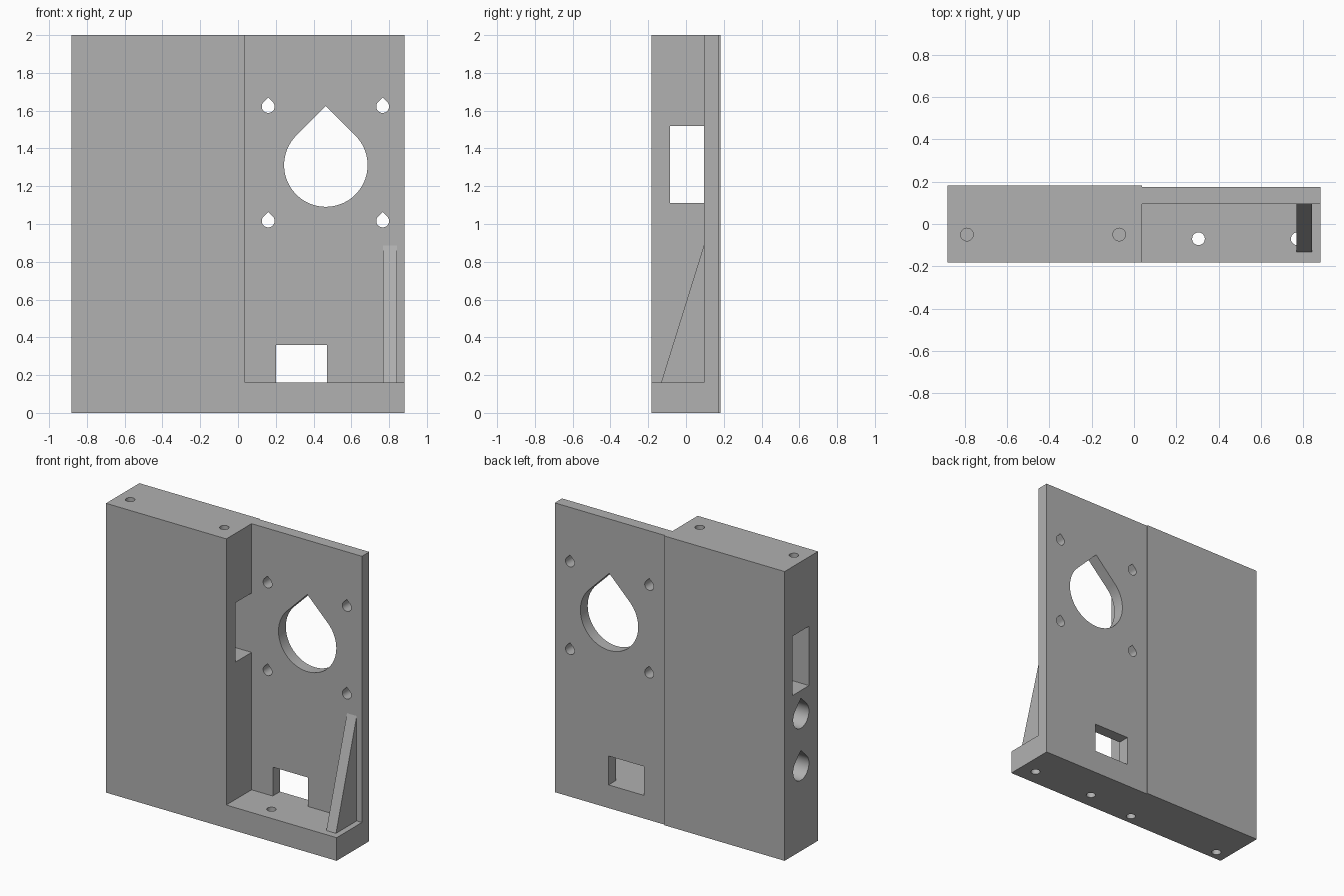
import bpy
import bmesh
import math

cube = bpy.data.objects.get("Cube")
if cube:
    bpy.data.objects.remove(cube, do_unlink=True)

grey = bpy.data.materials.new("matte grey")
grey.use_nodes = True
COLOUR = (0.44, 0.44, 0.44, 1)
grey.diffuse_color = COLOUR
grey.node_tree.nodes["Principled BSDF"].inputs["Base Color"].default_value = COLOUR


def prism(name, points, axis, start, end):
    """Extrude a 2D outline along an axis from start to end."""
    place = {"x": lambda u, v, t: (t, u, v),
             "y": lambda u, v, t: (u, t, v),
             "z": lambda u, v, t: (u, v, t)}[axis]
    bm = bmesh.new()
    low = [bm.verts.new(place(u, v, start)) for u, v in points]
    high = [bm.verts.new(place(u, v, end)) for u, v in points]
    bm.faces.new(low)
    bm.faces.new(high)
    n = len(points)
    for i in range(n):
        j = (i + 1) % n
        bm.faces.new((low[i], low[j], high[j], high[i]))
    bmesh.ops.recalc_face_normals(bm, faces=bm.faces)
    mesh = bpy.data.meshes.new(name)
    bm.to_mesh(mesh)
    bm.free()
    mesh.materials.append(grey)
    obj = bpy.data.objects.new(name, mesh)
    bpy.context.collection.objects.link(obj)
    return obj


def rect(u0, u1, v0, v1):
    return [(u0, v0), (u1, v0), (u1, v1), (u0, v1)]


def circle(u, v, r, n=32):
    return [(u + r * math.cos(math.tau * i / n), v + r * math.sin(math.tau * i / n))
            for i in range(n)]


def teardrop(u, v, r, n=48):
    """Circle whose top runs into a 45 degree point."""
    arc = [math.radians(135 + 270 * i / n) for i in range(n + 1)]
    return [(u + r * math.cos(a), v + r * math.sin(a)) for a in arc] + [(u, v + r * math.sqrt(2))]


W, D = 0.882, 0.182            # half width and half depth
STEP, PANEL, FLOOR = 0.038, 0.094, 0.16

# Body: one slab, hollowed out into a thick block, thin panel and base ledge
body = prism("bracket_body", rect(-W, W, -D, D), "z", 0, 2)

cutters = [
    prism("recess_cutter", rect(STEP, 1.2, -0.5, PANEL), "z", FLOOR, 2.5),
    prism("back_step_cutter", rect(STEP, 1.2, 0.174, 0.5), "z", -0.5, 2.5),
    prism("side_window_cutter", rect(-0.084, PANEL, 1.11, 1.52), "x", -1.2, 0.1),
    prism("panel_window_cutter", rect(0.2, 0.47, FLOOR, 0.36), "y", 0, 0.5),
    prism("large_opening_cutter", teardrop(0.465, 1.312, 0.221, 72), "y", 0, 0.5),
]
# Mounting holes around the large opening
for x in (0.16, 0.766):
    for z in (1.016, 1.622):
        cutters.append(prism("mount_hole_cutter", teardrop(x, z, 0.034, 32), "y", 0, 0.5))
# Rod sockets in the outer side
for z in (0.575, 0.935):
    cutters.append(prism("rod_socket_cutter", teardrop(0.003, z, 0.086), "x", -1.2, -0.08))
# Screw holes in the top and bottom of the block
for x in (-0.79, -0.07):
    cutters.append(prism("top_screw_cutter", circle(x, -0.05, 0.03), "z", 1.75, 2.5))
    cutters.append(prism("bottom_screw_cutter", circle(x, -0.115, 0.03), "z", -0.5, 0.25))
# Screw holes through the base ledge
for x in (0.305, 0.772):
    cutters.append(prism("ledge_screw_cutter", circle(x, -0.07, 0.03), "z", -0.5, 0.2))

bpy.context.view_layer.objects.active = body
for cutter in cutters:
    cutter.hide_render = True
    mod = body.modifiers.new("cut", "BOOLEAN")
    mod.operation = "DIFFERENCE"
    mod.solver = "EXACT"
    mod.object = cutter
    bpy.ops.object.modifier_apply(modifier=mod.name)
for cutter in cutters:
    bpy.data.objects.remove(cutter, do_unlink=True)

# Triangular stiffening rib between ledge and panel
rib = prism("support_rib", [(-0.132, FLOOR), (PANEL, FLOOR), (PANEL, 0.885)], "x", 0.768, 0.842)

# Smooth the round holes, keep the edges sharp
bpy.ops.object.select_all(action="DESELECT")
body.select_set(True)
bpy.context.view_layer.objects.active = body
bpy.ops.object.shade_smooth_by_angle(angle=math.radians(30))
